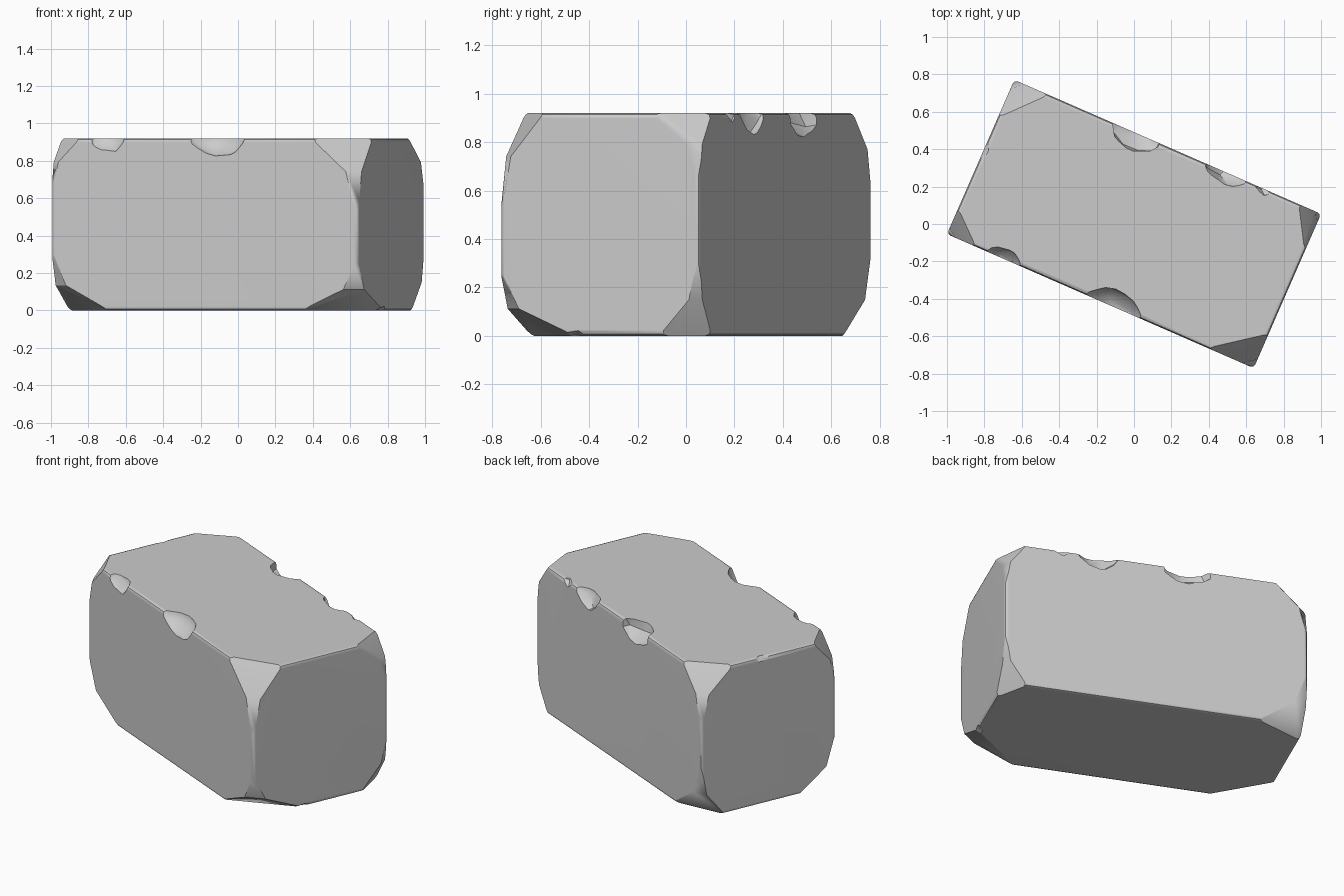
import bpy, bmesh, math, random
from mathutils import Vector, Matrix

if "Cube" in bpy.data.objects:
    bpy.data.objects.remove(bpy.data.objects["Cube"], do_unlink=True)
random.seed(4)

HX, HY, H = 0.895, 0.45, 0.92          # half length, half width, height
TURN = Matrix.Rotation(math.radians(-23.6), 4, 'Z')

stone = bpy.data.materials.new("stone_grey")
stone.use_nodes = True
GREY = (0.6, 0.6, 0.6, 1)
stone.diffuse_color = GREY
stone.node_tree.nodes["Principled BSDF"].inputs["Base Color"].default_value = GREY


def make_object(name, bm):
    mesh = bpy.data.meshes.new(name)
    bm.to_mesh(mesh)
    bm.free()
    mesh.materials.append(stone)
    ob = bpy.data.objects.new(name, mesh)
    bpy.context.collection.objects.link(ob)
    return ob


def cut_corner(bm, sx, sy, top, a, b, c):
    """Slice a corner off, with lengths a, b, c along its three edges."""
    corner = Vector((sx * HX, sy * HY, H if top else 0))
    sz = 1 if top else -1
    normal = Vector((sx / a, sy / b, sz / c)).normalized()
    point = corner - Vector((sx * a, 0, 0))
    bmesh.ops.bisect_plane(bm, geom=bm.verts[:] + bm.edges[:] + bm.faces[:], dist=1e-5,
                           plane_co=point, plane_no=normal, clear_outer=True)
    bmesh.ops.holes_fill(bm, edges=[e for e in bm.edges if e.is_boundary], sides=0)


# Block with softened edges
bm = bmesh.new()
bmesh.ops.create_cube(bm, size=1, matrix=Matrix.Translation((0, 0, H / 2))
                      @ Matrix.Diagonal((2 * HX, 2 * HY, H, 1)))
bmesh.ops.bevel(bm, geom=bm.edges[:], offset=0.022, segments=2, profile=0.5, affect='EDGES')

# Worn corners: one broad slice, and a steeper one running along the upright edge
for sx, sy, top, a, b, c in [
        (-1, -1, 1, 0.17, 0.15, 0.17), (-1, -1, 0, 0.34, 0.25, 0.18),
        (1, 1, 1, 0.13, 0.22, 0.17), (1, 1, 0, 0.13, 0.18, 0.2),
        (1, -1, 1, 0.27, 0.2, 0.24), (1, -1, 0, 0.33, 0.34, 0.15),
        (-1, 1, 1, 0.2, 0.22, 0.2), (-1, 1, 0, 0.3, 0.16, 0.2)]:
    cut_corner(bm, sx, sy, top, a, b, c)
    cut_corner(bm, sx, sy, top, a * 0.42, b * 0.42, c * 1.9)
bmesh.ops.recalc_face_normals(bm, faces=bm.faces[:])
block = make_object("stone_block", bm)

# Chips knocked out of the long and short edges: centre, radii
bm = bmesh.new()
OUT = 0.03
for (x, y, z), radii in [
        ((-0.57, -HY - OUT, H + OUT), (0.12, 0.10, 0.11)),
        ((0.08, -HY - OUT, H + OUT), (0.20, 0.13, 0.13)),
        ((-0.18, HY + OUT, H + OUT), (0.16, 0.13, 0.15)),
        ((0.34, HY + OUT, H + OUT), (0.14, 0.10, 0.12)),
        ((0.56, HY + OUT, H + OUT), (0.06, 0.07, 0.07)),
        ((-HX - OUT, 0.04, H + OUT), (0.07, 0.08, 0.07)),
        ((HX + OUT, -0.12, -OUT), (0.07, 0.08, 0.06))]:
    ball = bmesh.ops.create_icosphere(bm, subdivisions=2, radius=1)["verts"]
    for v in ball:
        v.co *= random.uniform(0.88, 1.1)
        v.co = Vector((x, y, z)) + Vector([p * r for p, r in zip(v.co, radii)])
chips = make_object("chip_cutter", bm)
chips.hide_render = True

mod = block.modifiers.new("Chips", 'BOOLEAN')
mod.operation = 'DIFFERENCE'
mod.solver = 'EXACT'
mod.object = chips
bpy.ops.object.select_all(action='DESELECT')
bpy.context.view_layer.objects.active = block
block.select_set(True)
bpy.ops.object.modifier_apply(modifier=mod.name)
bpy.data.objects.remove(chips, do_unlink=True)

# Turn the block and shade it
block.data.transform(TURN)
bpy.ops.object.shade_smooth_by_angle(angle=math.radians(32))
weighted = block.modifiers.new("Flat sides", 'WEIGHTED_NORMAL')
weighted.keep_sharp = True
